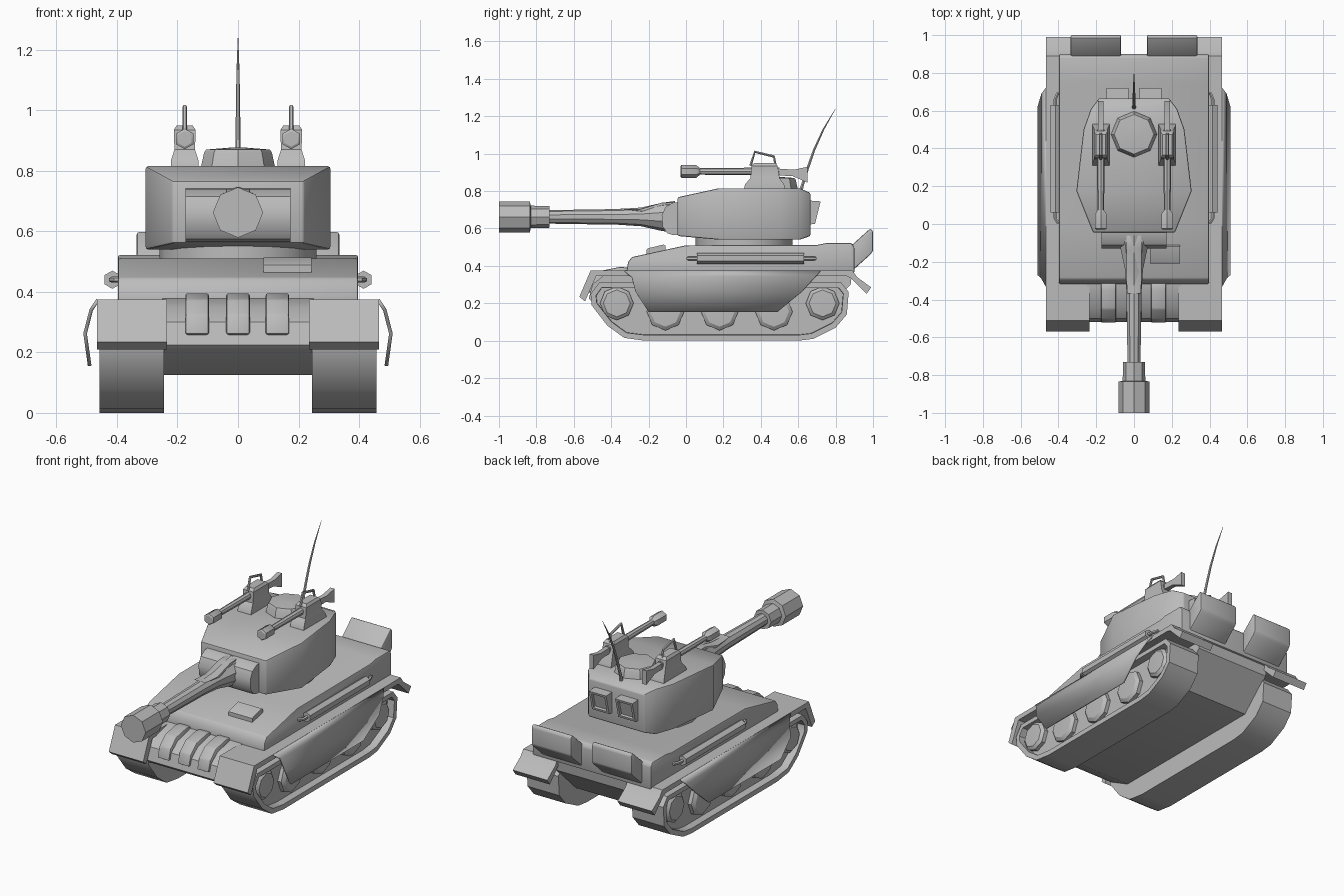
import bpy, bmesh, math
from mathutils import Vector

cube = bpy.data.objects.get("Cube")
if cube:
    bpy.data.objects.remove(cube, do_unlink=True)

GREY = (0.5, 0.5, 0.5, 1)
paint = bpy.data.materials.new("plain_grey")
paint.use_nodes = True
paint.diffuse_color = GREY
paint.node_tree.nodes["Principled BSDF"].inputs["Base Color"].default_value = GREY


def finish(name, bm, mirror=False, bevel=0, solid=0, angle=35):
    """Turn a bmesh into a finished, shaded object."""
    bmesh.ops.recalc_face_normals(bm, faces=bm.faces)
    if bevel:
        sharp = [e for e in bm.edges if e.calc_face_angle(0) > math.radians(30)]
        bmesh.ops.bevel(bm, geom=sharp, offset=bevel, segments=2, profile=0.5,
                        affect='EDGES', clamp_overlap=True)
    mesh = bpy.data.meshes.new(name)
    bm.to_mesh(mesh)
    bm.free()
    mesh.materials.append(paint)
    ob = bpy.data.objects.new(name, mesh)
    bpy.context.collection.objects.link(ob)
    bpy.ops.object.select_all(action='DESELECT')
    ob.select_set(True)
    bpy.context.view_layer.objects.active = ob
    bpy.ops.object.shade_smooth_by_angle(angle=math.radians(angle))
    if solid:
        mod = ob.modifiers.new("thickness", 'SOLIDIFY')
        mod.thickness, mod.offset = solid, 0
    if mirror:
        ob.modifiers.new("mirror", 'MIRROR')
    return ob


def loft(rings, caps=True, closed=True):
    """Skin a list of equal-length point rings."""
    bm = bmesh.new()
    rows = [[bm.verts.new(p) for p in ring] for ring in rings]
    n = len(rows[0])
    for a, b in zip(rows, rows[1:]):
        for i in range(n if closed else n - 1):
            j = (i + 1) % n
            bm.faces.new((a[i], a[j], b[j], b[i]))
    if caps:
        bm.faces.new(rows[0])
        bm.faces.new(rows[-1])
    return bm


def prism(name, profile, x0, x1, **kw):
    """Extrude a (y, z) profile from x0 to x1."""
    return finish(name, loft([[(x, y, z) for y, z in profile] for x in (x0, x1)]), **kw)


def sweep(name, path, n=8, side=(1, 0, 0), **kw):
    """Round section along a path of (x, y, z, radius)."""
    pts = [Vector(p[:3]) for p in path]
    rings = []
    for i, p in enumerate(pts):
        d = (pts[min(i + 1, len(pts) - 1)] - pts[max(i - 1, 0)]).normalized()
        u = Vector(side)
        u = (u - d * u.dot(d)).normalized()
        v = d.cross(u)
        turn = [math.tau * k / n for k in range(n)]
        rings.append([p + path[i][3] * (u * math.cos(a) + v * math.sin(a)) for a in turn])
    return finish(name, loft(rings), **kw)


UP = (0, 0, 1)

# Tracks: solid loop with a recessed outer panel
loop = [(-.51, .25), (-.465, .31), (.83, .31), (.87, .26), (.86, .14), (.80, .07),
        (.68, .01), (.60, 0), (-.22, 0), (-.33, .015), (-.42, .08), (-.505, .19)]
bm = loft([[(x, y, z) for y, z in loop] for x in (.245, .457)])
bmesh.ops.recalc_face_normals(bm, faces=bm.faces)
panel = [f for f in bm.faces if f.normal.x > .9]
bmesh.ops.inset_region(bm, faces=panel, thickness=.03)
bmesh.ops.inset_region(bm, faces=panel, thickness=.002, depth=-.045)
finish("tracks", bm, mirror=True)

# Wheels
for i, (y, z, r) in enumerate([(-.37, .2, .09), (-.11, .155, .1), (.18, .155, .1),
                               (.47, .155, .1), (.73, .2, .09)]):
    sweep(f"wheels_{i + 1}", [(.38, y, z, r), (.435, y, z, r), (.45, y, z, r * .8),
                              (.452, y, z, r * .3)], side=UP, mirror=True)

# Lower and upper hull
prism("lower_hull", [(-.31, .38), (-.44, .35), (-.5, .3), (-.52, .225), (-.5, .205),
                     (-.35, .125), (.7, .125), (.88, .3), (.89, .38)], -.25, .25)
prism("upper_hull", [(-.32, .36), (-.31, .42), (-.29, .447), (0, .51), (.7, .512),
                     (.75, .522), (.885, .522), (.9, .5), (.9, .36)], -.397, .397, bevel=.008)

# Fenders with front and rear flaps
prism("fenders", [(-.51, .375), (.89, .375), (.915, .34), (.99, .285), (.965, .25),
                  (.88, .335), (.86, .345), (-.48, .345), (-.54, .21), (-.57, .235)],
      .235, .465, mirror=True)

# Flared side skirts
rows = [(.463, .373, -.33, .72), (.485, .34, -.29, .69), (.505, .262, -.27, .62),
        (.49, .155, -.2, .49)]
bm = loft([[(x, y0, z), (x, y1, z)] for x, z, y0, y1 in rows], caps=False, closed=False)
finish("side_skirts", bm, mirror=True, solid=.012)

# Spare links on the bow
for i, x in enumerate((-.135, 0, .13)):
    prism(f"bow_link_{i + 1}", [(-.31, .39), (-.35, .395), (-.45, .375), (-.505, .325),
                               (-.525, .26), (-.49, .255), (-.42, .33), (-.31, .35)],
          x - .039, x + .039, bevel=.008)

# Driver hatch on the sloping deck
prism("driver_hatch", [(-.21, .45), (-.21, .488), (-.2, .495), (-.12, .514), (-.11, .508),
                       (-.11, .47)], .085, .243)

# Stowed side tubes on bent rods
sweep("side_tubes", [(.415, .06, .44, .03), (.415, .63, .44, .03)], n=6, side=UP, mirror=True)
sweep("side_rods", [(.38, .01, .44, .01), (.405, .01, .44, .01), (.417, .03, .44, .01),
                    (.417, .66, .44, .01), (.405, .69, .44, .01), (.38, .69, .44, .01)],
      n=6, side=UP, mirror=True)

# Rear stowage bins
prism("rear_bins", [(.885, .37), (.885, .51), (.985, .6), (1, .585), (1, .48), (.985, .46)],
      .068, .335, mirror=True, bevel=.008)

# Turret ring and body, body built from cross-sections (y, half width, top, bottom)
sweep("turret_ring", [(0, .31, .49, .26), (0, .31, .56, .26)], n=16)
stations = [(-.045, .217, .767, .56), (.175, .305, .815, .54), (.5, .267, .815, .54),
            (.61, .228, .815, .54), (.665, .185, .79, .56)]
bm = loft([[(-w, y, b), (w, y, b), (w, y, t), (-w, y, t)] for y, w, t, b in stations])
finish("turret", bm, bevel=.008)

# Mantlet and main gun
prism("mantlet", [(-.03, .565), (-.03, .742), (-.07, .738), (-.11, .715), (-.13, .67),
                  (-.125, .61), (-.1, .575), (-.07, .565)], -.173, .173)
Z = .662
sweep("main_barrel", [(0, -.06, Z, .085), (0, -.13, Z, .075), (0, -.24, Z, .05),
                      (0, -.36, Z, .042), (0, -.74, Z, .036)], n=10, side=UP)
prism("barrel_sleeve", [(-.37, .708), (-.25, .702), (-.13, .738), (-.06, .74), (-.06, .66),
                        (-.16, .66), (-.23, .69)], -.04, .04, bevel=.006)
sweep("muzzle_brake", [(0, -.73, Z, .058), (0, -.73, Z, .058001), (0, -.83, Z, .06),
                       (0, -.835, Z, .083), (0, -1, Z, .083)][1:], side=UP)

# Cupola
sweep("cupola", [(0, .475, .8, .125), (0, .475, .86, .112), (0, .475, .87, .105),
                 (0, .475, .876, .03)])

# Roof machine guns, mirrored
X, H = .176, .905
mount = [(.81, .31, .53, .045), (.835, .315, .525, .045), (.87, .345, .5, .034),
         (.935, .35, .49, .036), (.95, .365, .475, .026)]
bm = loft([[(X - w, a, z), (X + w, a, z), (X + w, b, z), (X - w, b, z)]
           for z, a, b, w in mount])
finish("gun_mounts", bm, mirror=True)
sweep("gun_barrels", [(X, .5, H, .021), (X, .2, H, .019), (X, .05, H, .017)], side=UP, mirror=True)
sweep("gun_muzzles", [(X, .075, H, .018), (X, .055, H, .034), (X, -.025, H, .034),
                      (X, -.03, H, .026)], n=6, side=UP, mirror=True)
prism("gun_stocks", [(.47, .92), (.58, .915), (.65, .93), (.65, .845), (.57, .88), (.47, .885)],
      X - .014, X + .014, mirror=True)
sweep("gun_handles", [(X, .345, .935, .008), (X, .368, 1.01, .008), (X, .47, .985, .008),
                      (X, .48, .93, .008)], n=6, mirror=True)

# Whip antenna
sweep("antenna", [(0, .61, .79, .012), (0, .625, .84, .009), (0, .65, .92, .008),
                  (0, .685, 1.02, .007), (0, .735, 1.13, .005), (0, .798, 1.238, .001)], n=6)

# Framed boxes on the turret rear
bm = loft([[(x, y, z) for y, z in [(.65, .62), (.69, .625), (.72, .745), (.65, .75)]]
           for x in (.03, .145)])
bmesh.ops.recalc_face_normals(bm, faces=bm.faces)
back = [f for f in bm.faces if f.normal.y > .8]
bmesh.ops.inset_region(bm, faces=back, thickness=.02)
bmesh.ops.inset_region(bm, faces=back, thickness=.004, depth=-.012)
finish("rear_boxes", bm, mirror=True)
